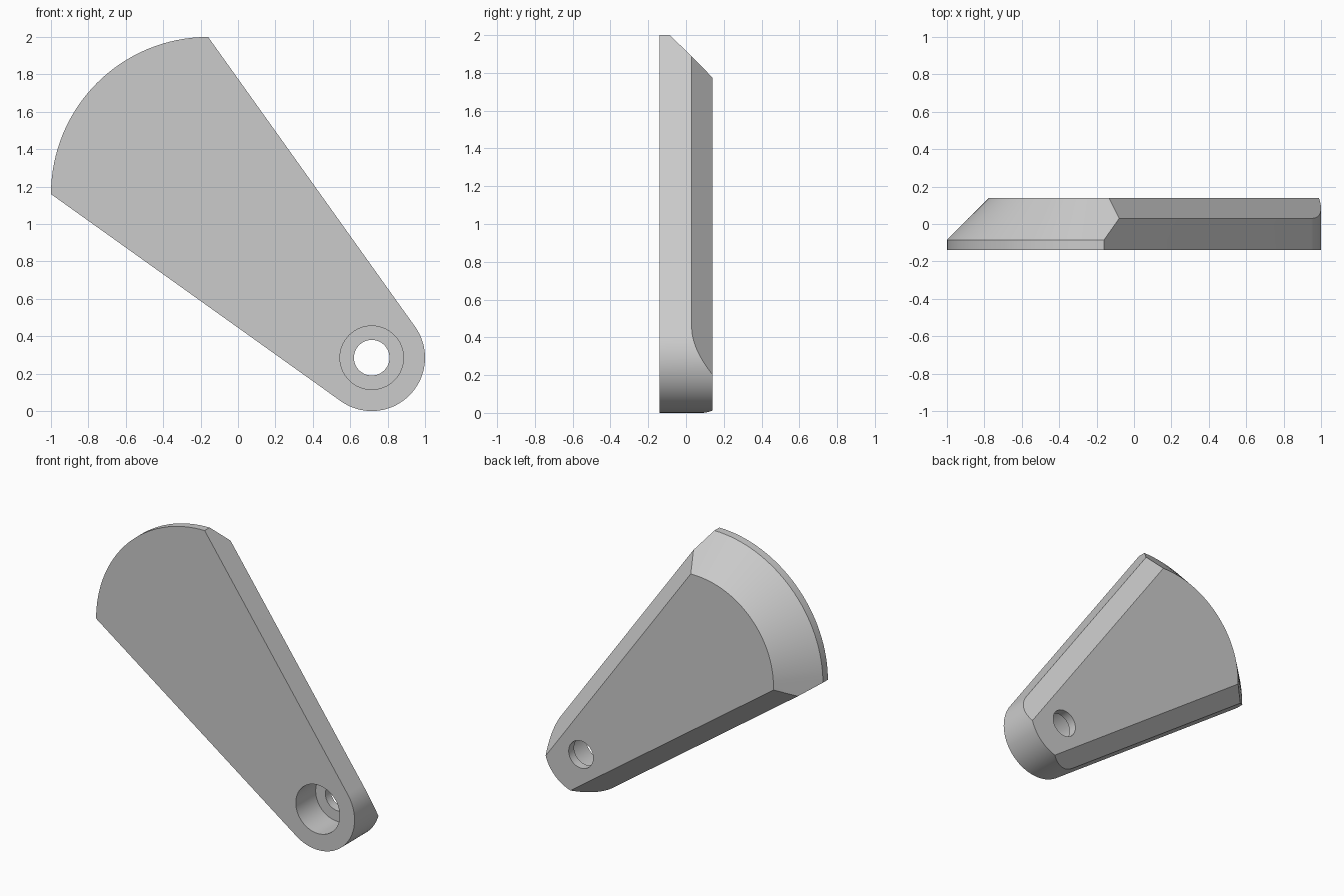
import bpy, bmesh, math
from mathutils import Vector

cube = bpy.data.objects.get("Cube")
if cube:
    bpy.data.objects.remove(cube, do_unlink=True)

HALF = 0.14                                   # half thickness
FAN, FAN_R, FAN_SEGS = Vector((-0.16, 0, 1.16)), 0.84, 32
PIVOT, PIVOT_R, PIVOT_SEGS = Vector((0.715, 0, 0.285)), 0.285, 40
SIDE_EDGE, FAN_EDGE = 0.03, -0.085            # depth where each chamfer starts


def ray(angle):
    return Vector((math.cos(angle), 0, math.sin(angle)))


# Angle at which the straight side touches the pivot end
corner = FAN + Vector((0, 0, FAN_R)) - PIVOT
tangent = math.atan2(corner.z, corner.x) - math.acos(PIVOT_R / corner.length)
opposite = -math.pi / 2 - tangent

# Outline: quarter-circle fan end and rounded pivot end
step = math.pi / 2 / FAN_SEGS
outline = [FAN + ray(math.pi - i * step) * FAN_R for i in range(FAN_SEGS + 1)]
for i in range(PIVOT_SEGS + 1):
    angle = tangent + (opposite - tangent) * i / PIVOT_SEGS
    outline.append(PIVOT + ray(angle) * PIVOT_R)

bm = bmesh.new()
front = bm.faces.new([bm.verts.new((p.x, -HALF, p.z)) for p in outline])
back = bmesh.ops.extrude_face_region(bm, geom=[front], use_keep_orig=True)
moved = [g for g in back["geom"] if isinstance(g, bmesh.types.BMVert)]
bmesh.ops.translate(bm, verts=moved, vec=(0, 2 * HALF, 0))
bmesh.ops.recalc_face_normals(bm, faces=bm.faces[:])


def chamfer(point, direction):
    """Slice off the back edge at 45 degrees and close the cut."""
    bmesh.ops.bisect_plane(bm, geom=bm.verts[:] + bm.edges[:] + bm.faces[:],
                           dist=1e-5, plane_co=point,
                           plane_no=(direction + Vector((0, 1, 0))).normalized(),
                           clear_outer=True)
    rim = [e for e in bm.edges if e.is_boundary]
    bmesh.ops.holes_fill(bm, edges=rim, sides=0)


# Chamfers along both straight sides
for angle in (tangent, opposite):
    d = ray(angle)
    chamfer(PIVOT + d * PIVOT_R + Vector((0, SIDE_EDGE, 0)), d)

# Conical chamfer around the fan end
for i in range(FAN_SEGS):
    d = ray(math.pi - (i + 0.5) * step)
    reach = FAN_R * math.cos(step / 2)
    chamfer(FAN + d * reach + Vector((0, FAN_EDGE, 0)), d)

bmesh.ops.recalc_face_normals(bm, faces=bm.faces[:])
mesh = bpy.data.meshes.new("lever_body")
bm.to_mesh(mesh)
bm.free()
body = bpy.data.objects.new("lever_body", mesh)
bpy.context.collection.objects.link(body)

grey = bpy.data.materials.new("light_grey")
grey.use_nodes = True
grey.diffuse_color = (0.6, 0.6, 0.6, 1)
grey.node_tree.nodes["Principled BSDF"].inputs["Base Color"].default_value = (0.6, 0.6, 0.6, 1)
mesh.materials.append(grey)


def drill(name, radius, y0, y1):
    bpy.ops.mesh.primitive_cylinder_add(vertices=64, radius=radius, depth=y1 - y0,
                                        location=(PIVOT.x, (y0 + y1) / 2, PIVOT.z),
                                        rotation=(math.pi / 2, 0, 0))
    cutter = bpy.context.object
    cutter.name = name
    cutter.hide_render = True
    cutter.data.materials.append(grey)
    bpy.context.view_layer.objects.active = body
    mod = body.modifiers.new(name, "BOOLEAN")
    mod.operation, mod.solver, mod.object = "DIFFERENCE", "EXACT", cutter
    bpy.ops.object.modifier_apply(modifier=mod.name)
    bpy.data.objects.remove(cutter, do_unlink=True)


# Pivot hole with a deep counterbore from the front
drill("counterbore", 0.17, -0.3, 0.08)
drill("pivot_hole", 0.095, -0.3, 0.3)

bpy.ops.object.select_all(action="DESELECT")
body.select_set(True)
bpy.context.view_layer.objects.active = body
bpy.ops.object.shade_smooth_by_angle(angle=math.radians(25))
